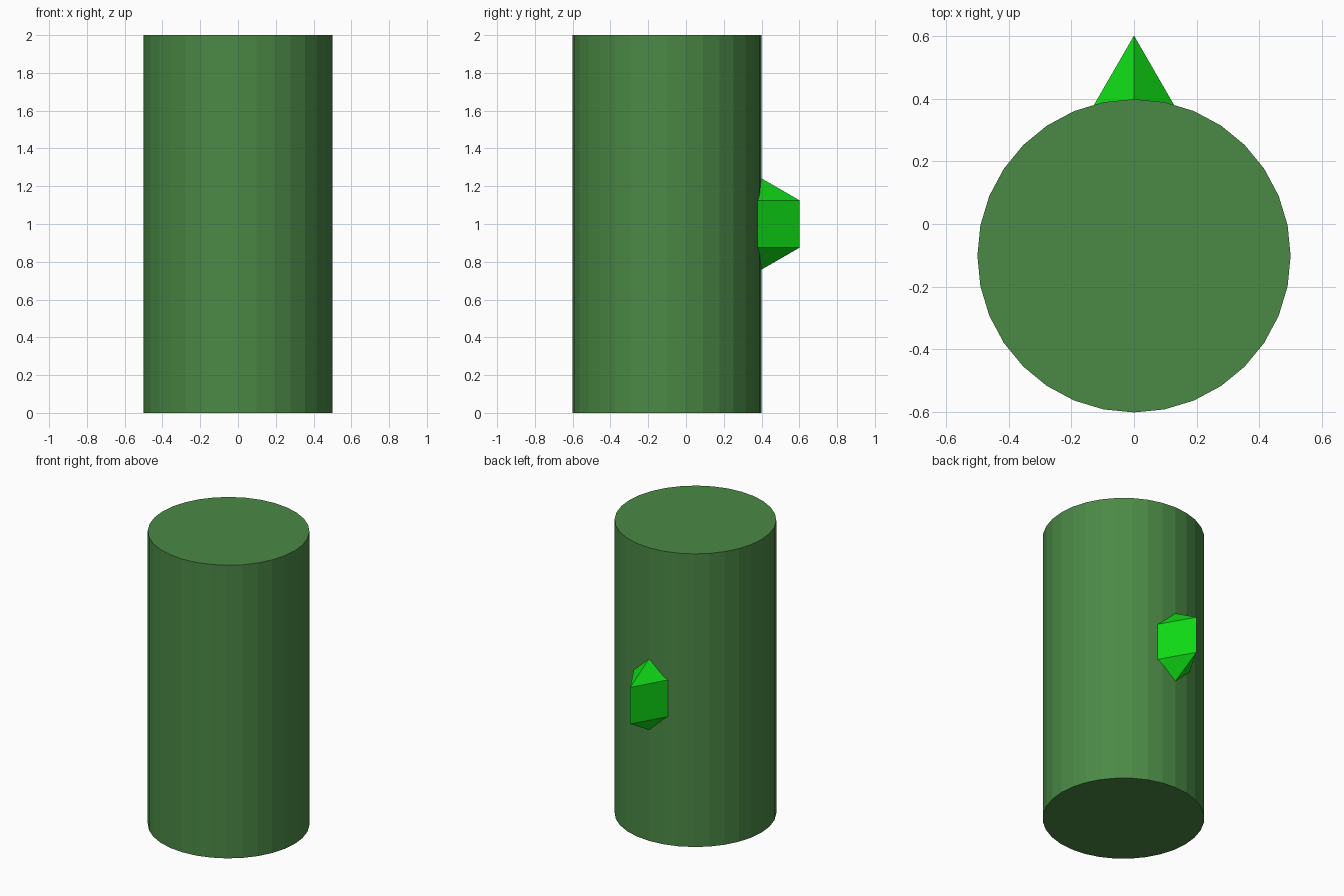
import bpy
from math import sin, cos, radians

if "Cube" in bpy.data.objects:
    bpy.data.objects.remove(bpy.data.objects["Cube"])


def paint(obj, name, color):
    mat = bpy.data.materials.new(name)
    mat.diffuse_color = color
    mat.use_nodes = True
    mat.node_tree.nodes["Principled BSDF"].inputs["Base Color"].default_value = mat.diffuse_color
    obj.data.materials.append(mat)


# Trunk: 32-sided flat-shaded cylinder
bpy.ops.mesh.primitive_cylinder_add(vertices=32, radius=0.5, depth=2,
                                    location=(0, -0.1015, 1))
trunk = bpy.context.object
trunk.name = "trunk"
paint(trunk, "trunk_green", (0.07, 0.25, 0.06, 1))

# Thorn: three-sided, three-ring low-poly ball half sunk into the back
R, SIDES = 0.25, 3
ring_r, ring_z = R * sin(radians(60)), R * cos(radians(60))
verts = [(0, 0, -R), (0, 0, R)]
for i in range(SIDES):
    a = radians(90 + 360 * i / SIDES)
    verts += [(ring_r * cos(a), ring_r * sin(a), z) for z in (-ring_z, ring_z)]
faces = []
for i in range(SIDES):
    lo, nlo = 2 + 2 * i, 2 + 2 * ((i + 1) % SIDES)
    faces += [(lo, nlo, nlo + 1, lo + 1), (0, nlo, lo), (1, lo + 1, nlo + 1)]
mesh = bpy.data.meshes.new("thorn")
mesh.from_pydata(verts, [], faces)
thorn = bpy.data.objects.new("thorn", mesh)
thorn.location = (0, 0.385, 1)
bpy.context.collection.objects.link(thorn)
paint(thorn, "thorn_green", (0.005, 0.7, 0.008, 1))
